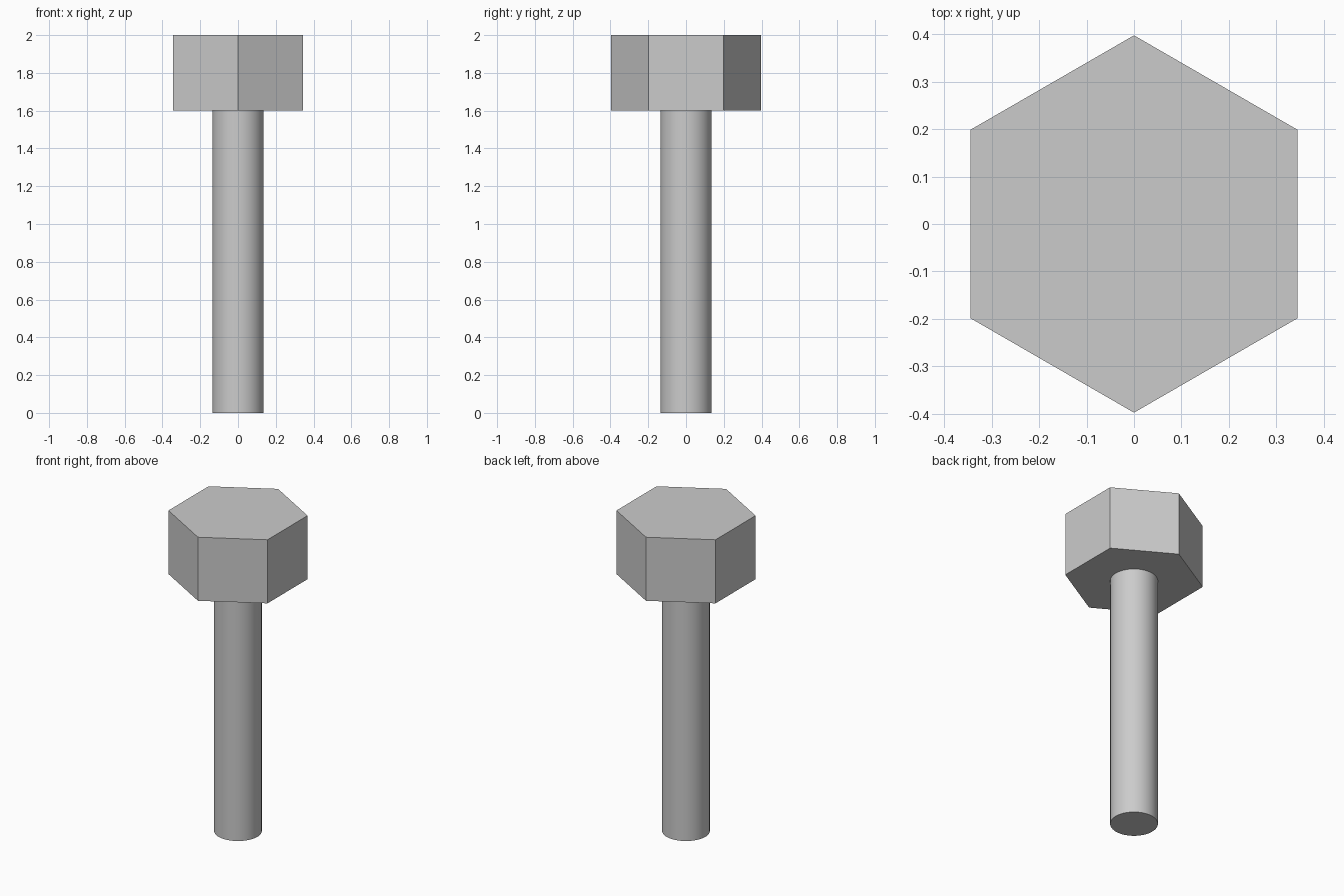
import bpy
import math

cube = bpy.data.objects.get("Cube")
if cube:
    bpy.data.objects.remove(cube, do_unlink=True)

# Plain steel grey
GREY = (0.6, 0.6, 0.6, 1.0)
steel = bpy.data.materials.new("steel_grey")
steel.use_nodes = True
steel.diffuse_color = GREY
steel.node_tree.nodes["Principled BSDF"].inputs["Base Color"].default_value = GREY


def prism(name, sides, radius, bottom, top):
    """Upright prism between two heights, with a corner on the y axis."""
    bpy.ops.mesh.primitive_cylinder_add(
        vertices=sides, radius=radius, depth=top - bottom,
        location=(0, 0, (bottom + top) / 2))
    obj = bpy.context.object
    obj.name = name
    obj.data.materials.append(steel)
    return obj


# Hexagonal bolt head
prism("hex_head", 6, 0.398, 1.6, 2.0)

# Smooth round shank
prism("shank", 64, 0.136, 0.0, 1.6)
bpy.ops.object.shade_smooth_by_angle(angle=math.radians(30))
